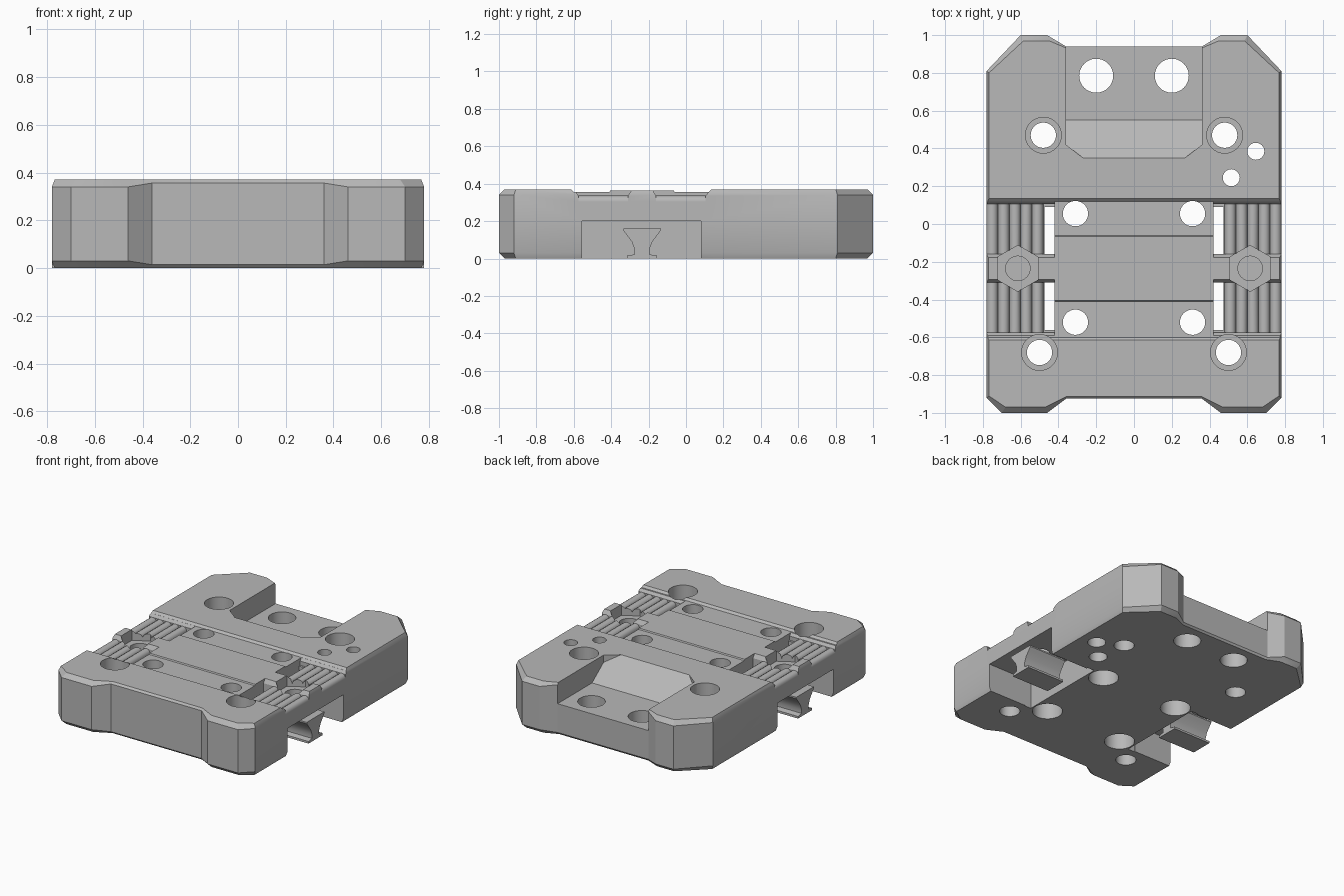
import bpy, bmesh, math
from mathutils import Vector

if "Cube" in bpy.data.objects:
    bpy.data.objects.remove(bpy.data.objects["Cube"], do_unlink=True)

grey = bpy.data.materials.new("machined_grey")
grey.use_nodes = True
colour = (0.48, 0.48, 0.48, 1)
grey.diffuse_color = colour
grey.node_tree.nodes["Principled BSDF"].inputs["Base Color"].default_value = colour

MID = -0.235   # y of the clamp centre line
H = 0.37       # body height


def make(name, bm):
    bmesh.ops.recalc_face_normals(bm, faces=bm.faces)
    mesh = bpy.data.meshes.new(name)
    bm.to_mesh(mesh)
    bm.free()
    mesh.materials.append(grey)
    ob = bpy.data.objects.new(name, mesh)
    bpy.context.collection.objects.link(ob)
    return ob


def loft(name, rings):
    """Closed solid through rings of equal length."""
    bm = bmesh.new()
    loops = [[bm.verts.new(p) for p in r] for r in rings]
    n = len(loops[0])
    for a, b in zip(loops, loops[1:]):
        for i in range(n):
            j = (i + 1) % n
            bm.faces.new((a[i], a[j], b[j], b[i]))
    bm.faces.new(loops[0][::-1])
    bm.faces.new(loops[-1])
    return make(name, bm)


def prism_x(name, yz, x0, x1):
    return loft(name, [[(x, y, z) for y, z in yz] for x in (x0, x1)])


def prism_y(name, xz, y0, y1):
    return loft(name, [[(x, y, z) for x, z in xz] for y in (y0, y1)])


def drum(name, x, y, r, z0, z1, sides=32, turn=0):
    ang = [turn + math.tau * i / sides for i in range(sides)]
    return loft(name, [[(x + r * math.cos(a), y + r * math.sin(a), z) for a in ang]
                       for z in (z0, z1)])


def hull(name, points):
    bm = bmesh.new()
    for p in points:
        bm.verts.new(p)
    res = bmesh.ops.convex_hull(bm, input=bm.verts)
    junk = {v for v in res["geom_interior"] if isinstance(v, bmesh.types.BMVert)}
    bmesh.ops.delete(bm, geom=list(junk), context="VERTS")
    return make(name, bm)


def cut(target, cutter):
    mod = target.modifiers.new("cut", "BOOLEAN")
    mod.operation = "DIFFERENCE"
    mod.solver = "EXACT"
    mod.object = cutter
    bpy.context.view_layer.objects.active = target
    bpy.ops.object.modifier_apply(modifier=mod.name)
    bpy.data.objects.remove(cutter, do_unlink=True)


def flip_y(profile):
    return [(2 * MID - y, z) for y, z in profile]


# Body: chamfered block, half outline as (x, y, inset x, inset y, chamfer height)
half = [(.36, -.925, .355, -.912, .014), (.46, -1, .47, -.97, .03),
        (.70, -1, .68, -.97, .03), (.78, -.92, .768, -.91, .03),
        (.78, .81, .768, .80, .03), (.60, 1, .585, .97, .03),
        (.46, 1, .45, .97, .03), (.36, .94, .355, .93, .014)]
outline = half + [(-x, y, -ix, iy, h) for x, y, ix, iy, h in reversed(half)]
body = loft("body", [
    [(ix, iy, 0) for x, y, ix, iy, h in outline],
    [(x, y, h) for x, y, ix, iy, h in outline],
    [(x, y, H - h) for x, y, ix, iy, h in outline],
    [(ix, iy, H) for x, y, ix, iy, h in outline]])

# Shallow cross channel with a slightly raised centre strip
cut(body, prism_x("channel", [(-.63, .385), (-.6, .355), (-.41, .355), (-.405, .363),
                              (-.065, .363), (-.06, .355), (.12, .355), (.15, .385)], -1, 1))

# Rear pocket with sloping ramp
ramp = [(s * x, y, z) for s in (1, -1) for x, y, z in
        [(.27, .35, H), (.36, .42, .3175), (.36, .55, .22), (.36, 1.1, .22),
         (.27, .35, .5), (.36, .42, .5), (.36, 1.1, .5)]]
cut(body, hull("pocket", ramp))

# Clamp stations on both sides
pad = [(-.575, .305), (-.31, .305), (-.31, .335), (-.28, .385), (-.61, .385), (-.575, .335)]
gap = [(-.56, -.1), (-.31, -.1), (-.31, .5), (-.56, .5)]
notch = [(-.555, -.1), (.08, -.1), (.08, .2), (-.555, .2)]
hook = [(-.315, 0), (-.155, 0), (-.155, .015), (-.195, .022), (-.195, .05), (-.18, .09),
        (-.15, .13), (-.135, .15), (-.135, .16), (-.335, .16), (-.335, .15),
        (-.32, .13), (-.29, .09), (-.275, .05), (-.275, .022), (-.315, .015)]
parts = [body]
for side, s in (("left", 1), ("right", -1)):
    cut(body, prism_x("notch", notch, s * .42, s * .9))
    for prof in (pad, flip_y(pad)):
        cut(body, prism_x("pad", prof, s * .42, s * .9))
    for prof in (gap, flip_y(gap)):
        cut(body, prism_x("gap", prof, s * .42, s * .475))
    # Scalloped grip ribs
    scallop = [(.48, .29)]
    for k in range(5):
        for i in range(9 if k == 4 else 8):
            a = math.pi * (1 - i / 8)
            scallop.append((.51 + .06 * k + .03 * math.cos(a), .306 + .03 * math.sin(a)))
    scallop.append((.78, .29))
    scallop = [(s * x, z) for x, z in scallop]
    ribs = [prism_y(f"{side}_front_ribs", scallop, -.575, -.31),
            prism_y(f"{side}_back_ribs", scallop, -.16, .105)]
    # Hexagonal nut seat and bolt bore
    for ob in [body] + ribs:
        cut(ob, drum("nut_seat", s * .615, MID, .122, .285, .5, 6, math.pi / 6))
    cut(body, drum("bolt_bore", s * .615, MID, .065, .1, .5))
    parts += ribs
    # Waisted clamp jaw under the bridge
    parts.append(prism_x(f"{side}_clamp_jaw", hook, s * .48, s * .78))

# Through holes as (x, y, radius, wide radius, wide z range)
holes = [(.645, .385, .045, .06, -.1, .12), (.515, .245, .045, .06, -.1, .12)]
for s in (1, -1):
    holes += [(s * .2, .785, .09, None, 0, 0),
              (s * .48, .47, .067, .095, .2, .5),
              (s * .5, -.68, .067, .095, .2, .5),
              (s * .31, .055, .067, .1, -.1, .18),
              (s * .31, -.52, .067, .1, -.1, .18)]
for x, y, r, wide, z0, z1 in holes:
    cut(body, drum("hole", x, y, r, -.1, .5))
    if wide:
        cut(body, drum("counterbore", x, y, wide, z0, z1))

# Smooth the round walls, keep machined edges crisp
for ob in parts:
    bpy.ops.object.select_all(action="DESELECT")
    ob.select_set(True)
    bpy.context.view_layer.objects.active = ob
    bpy.ops.object.shade_smooth_by_angle(angle=math.radians(25))
